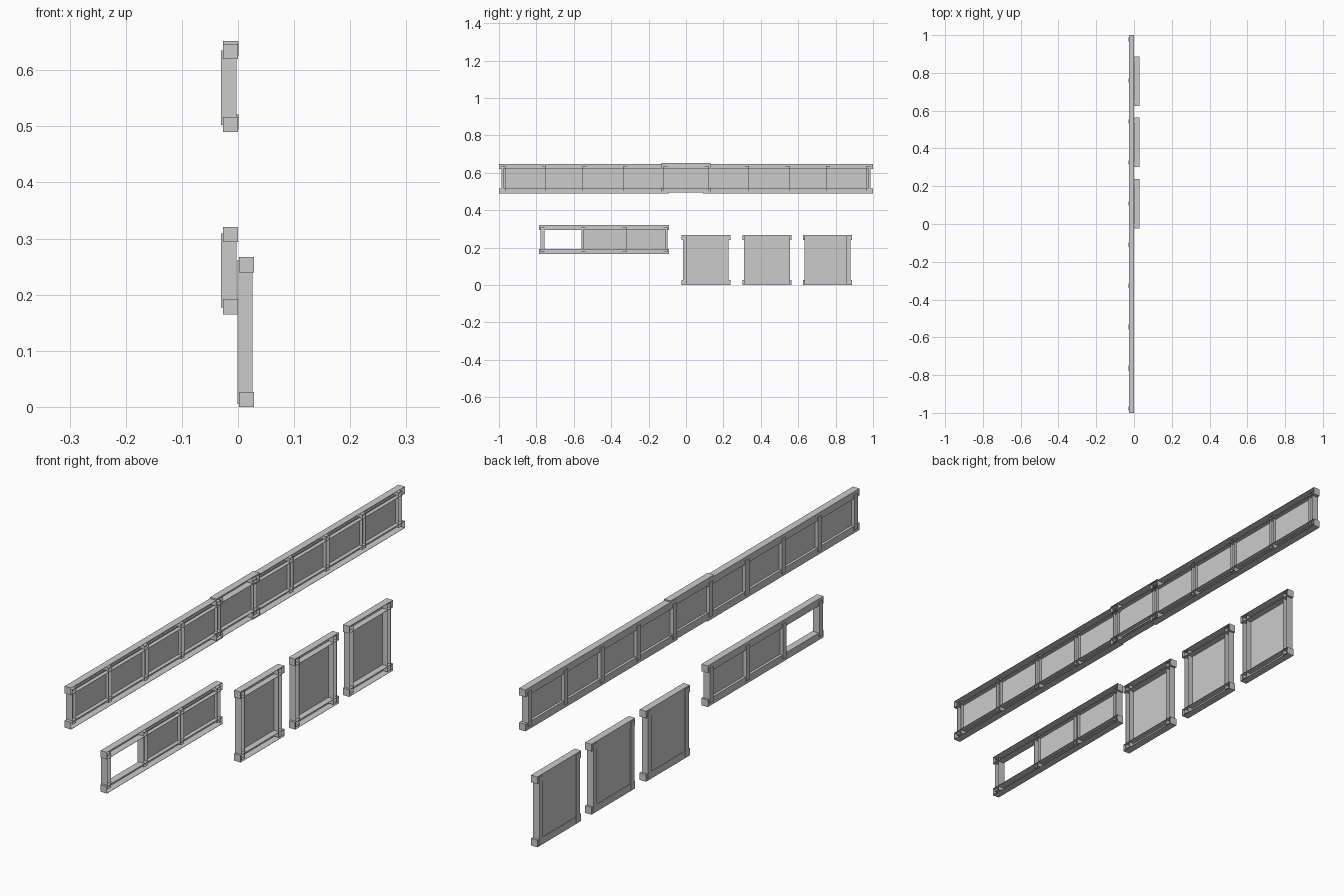
import bpy, bmesh

cube = bpy.data.objects.get("Cube")
if cube:
    bpy.data.objects.remove(cube, do_unlink=True)

grey = bpy.data.materials.new("plain_grey")
grey.use_nodes = True
colour = (0.6, 0.6, 0.6, 1)
grey.diffuse_color = colour
grey.node_tree.nodes["Principled BSDF"].inputs["Base Color"].default_value = colour

BEAM = 0.027     # beam section
POST = 0.021     # post width
WALL = 0.0015    # sheet thickness of the open beams


def box(name, x, y, z, open_side=False):
    """Box from ranges; open_side turns it into a channel open to +x."""
    bm = bmesh.new()
    bmesh.ops.create_cube(bm, size=1)
    for v in bm.verts:
        v.co = [r[0] + (c + 0.5) * (r[1] - r[0]) for c, r in zip(v.co, (x, y, z))]
    if open_side:
        bm.normal_update()
        bmesh.ops.delete(bm, geom=[f for f in bm.faces if f.normal.x > 0.9], context='FACES')
    mesh = bpy.data.meshes.new(name)
    bm.to_mesh(mesh)
    bm.free()
    mesh.materials.append(grey)
    obj = bpy.data.objects.new(name, mesh)
    bpy.context.collection.objects.link(obj)
    if open_side:
        solid = obj.modifiers.new("sheet", 'SOLIDIFY')
        solid.thickness = WALL
        solid.offset = -1
    return obj


def rails(name, x, y, z):
    """Lower and upper channel of a frame."""
    box(name + "_lower_rail", x, y, (z[0], z[0] + BEAM), True)
    box(name + "_upper_rail", x, y, (z[1] - BEAM, z[1]), True)


def posts_and_panes(name, centres, x, z, pane_x, skip=()):
    """Channel posts, with thin panes from post centre to post centre."""
    for c in centres:
        box(name + "_post", x, (c - POST / 2, c + POST / 2),
            (z[0] + 0.012, z[1] - 0.012), True)
    for i, (a, b) in enumerate(zip(centres, centres[1:])):
        if i not in skip:
            box(name + "_pane", (pane_x, pane_x + 0.002), (a, b),
                (z[0] + BEAM - 0.002, z[1] - BEAM + 0.005))


# Long window strip: two side runs and a slightly raised middle run
strip_rail_x, strip_post_x = (-0.027, 0), (-0.03, -0.003)
pitch = 0.217
for side, y in (("rear", (0.09, 1)), ("front", (-1, -0.09))):
    rails("strip_" + side, strip_rail_x, y, (0.49, 0.647))
rails("strip_middle", (-0.0265, 0.0005), (-0.13, 0.13), (0.494, 0.652))
posts_and_panes("strip", [(i - 4.5) * pitch for i in range(10)],
                strip_post_x, (0.49, 0.647), -0.017)

# Short strip with one open bay
rails("short_strip", strip_rail_x, (-0.785, -0.092), (0.165, 0.321))
posts_and_panes("short_strip", [-0.767 + i * 0.219 for i in range(4)],
                strip_post_x, (0.165, 0.321), -0.017, skip=(0,))

# Three tall single panels
for i, middle in enumerate((0.106, 0.433, 0.757)):
    name = "panel_" + str(i + 1)
    rails(name, (0.0015, 0.0285), (middle - 0.131, middle + 0.131), (0, 0.267))
    posts_and_panes(name, [middle - 0.112, middle + 0.112],
                    (-0.0005, 0.0255), (-0.007, 0.274), 0.003)
